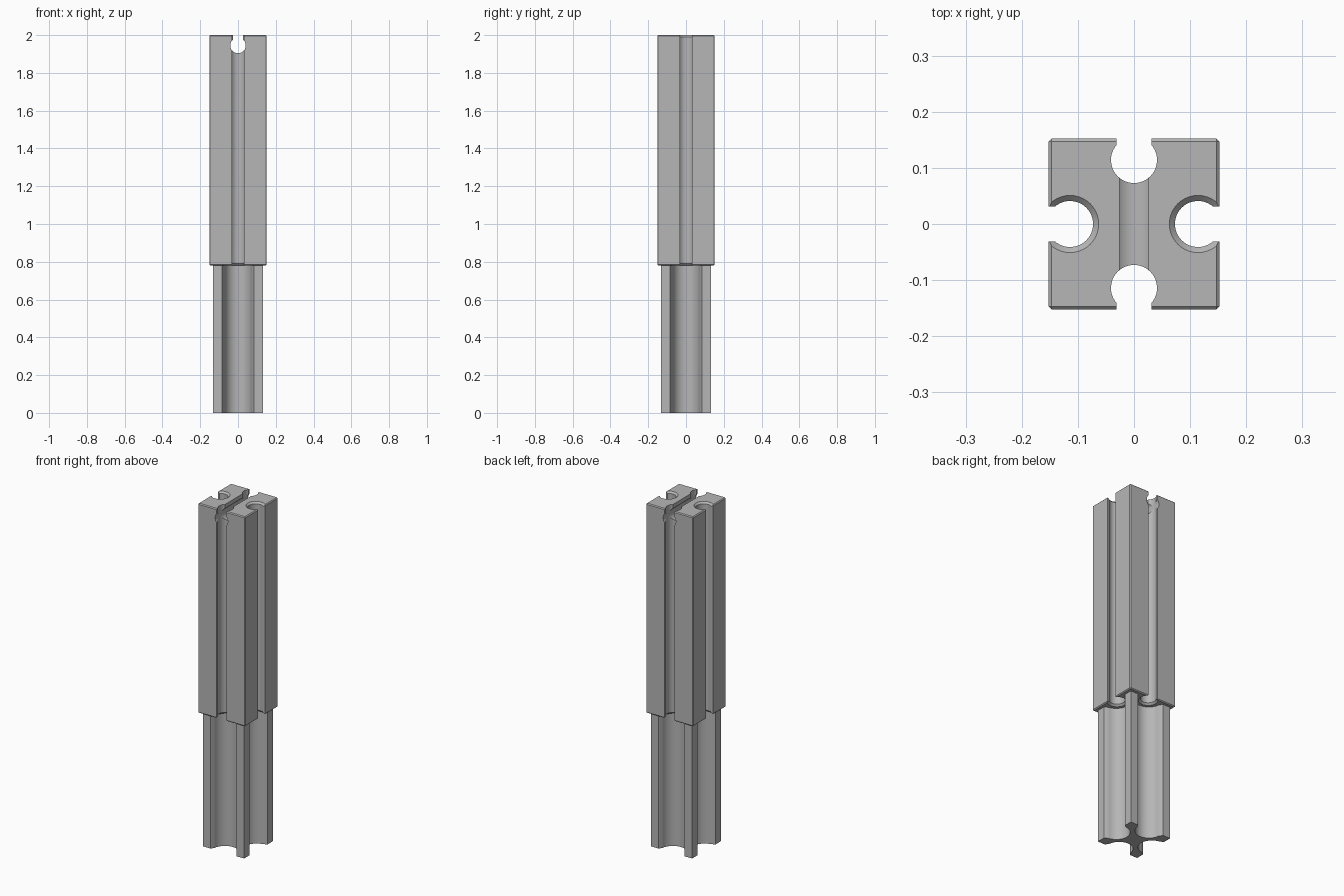
import bpy, bmesh, math
from mathutils import Matrix, Vector

if "Cube" in bpy.data.objects:
    bpy.data.objects.remove(bpy.data.objects["Cube"], do_unlink=True)

grey = bpy.data.materials.new("plain grey")
grey.use_nodes = True
grey.diffuse_color = (0.47, 0.47, 0.47, 1)
grey.node_tree.nodes["Principled BSDF"].inputs["Base Color"].default_value = grey.diffuse_color


def to_object(name, bm):
    bmesh.ops.recalc_face_normals(bm, faces=bm.faces)
    mesh = bpy.data.meshes.new(name)
    bm.to_mesh(mesh)
    bm.free()
    mesh.materials.append(grey)
    obj = bpy.data.objects.new(name, mesh)
    bpy.context.collection.objects.link(obj)
    return obj


def box(name, half, low, high, chamfer=0):
    bm = bmesh.new()
    size = Matrix.Diagonal((2 * half, 2 * half, high - low, 1))
    bmesh.ops.create_cube(bm, matrix=Matrix.Translation((0, 0, (low + high) / 2)) @ size)
    if chamfer:
        bmesh.ops.bevel(bm, geom=bm.edges[:], offset=chamfer, segments=1,
                        affect='EDGES', clamp_overlap=True)
    return to_object(name, bm)


def channel(radius, start, mouth, reach, length, matrix):
    """Round channel, open toward +x, extruded along z."""
    steps = 40
    points = []
    for i in range(steps + 1):
        a = start + (2 * math.pi - 2 * start) * i / steps
        points.append((radius * math.cos(a), radius * math.sin(a)))
    points += [(reach, -mouth), (reach, mouth)]
    bm = bmesh.new()
    face = bm.faces.new([bm.verts.new((x, y, 0)) for x, y in points])
    new = bmesh.ops.extrude_face_region(bm, geom=[face])["geom"]
    bmesh.ops.translate(bm, vec=Vector((0, 0, length)),
                        verts=[v for v in new if isinstance(v, bmesh.types.BMVert)])
    bm.transform(matrix)
    return to_object("channel_cutter", bm)


def countersink(low_radius, high_radius, height, matrix):
    bm = bmesh.new()
    bmesh.ops.create_cone(bm, cap_ends=True, segments=40, radius1=low_radius,
                          radius2=high_radius, depth=height, matrix=matrix)
    return to_object("countersink_cutter", bm)


def cut(target, cutter):
    mod = target.modifiers.new("cut", 'BOOLEAN')
    mod.operation, mod.solver, mod.object = 'DIFFERENCE', 'EXACT', cutter
    bpy.context.view_layer.objects.active = target
    bpy.ops.object.modifier_apply(modifier=mod.name)
    bpy.data.objects.remove(cutter, do_unlink=True)


block = box("upper_block", 0.152, 0.78, 2.0, 0.005)
post = box("lower_post", 0.132, 0.0, 0.785)

SLOT_R, SLOT_W, SLOT_AT = 0.041, 0.031, 0.114
for k in range(4):
    turn = Matrix.Rotation(k * math.pi / 2, 4, 'Z')
    # Keyhole slot down each side of the block
    cut(block, channel(SLOT_R, math.asin(SLOT_W / SLOT_R), SLOT_W, 0.06, 1.4,
                       turn @ Matrix.Translation((SLOT_AT, 0, 0.7))))
    # Countersinks: all slots below, left and right slots above
    cut(block, countersink(0.053, 0.039, 0.014,
                           turn @ Matrix.Translation((SLOT_AT, 0, 0.785))))
    if k % 2 == 0:
        cut(block, countersink(0.039, 0.053, 0.014,
                               turn @ Matrix.Translation((SLOT_AT, 0, 1.995))))
    # Wide flared hollow in each side of the post
    cut(post, channel(0.072, math.radians(98), 0.088, 0.02, 1.0,
                      turn @ Matrix.Translation((0.12, 0, -0.1))))

# Keyhole groove across the top, running front to back
upward = Matrix(((0, 1, 0, 0), (0, 0, 1, -0.2), (1, 0, 0, 1.945), (0, 0, 0, 1)))
cut(block, channel(0.041, math.asin(0.026 / 0.041), 0.026, 0.08, 0.4, upward))

# Smooth the round walls, keep the edges crisp
for obj in (block, post):
    bpy.ops.object.select_all(action='DESELECT')
    obj.select_set(True)
    bpy.context.view_layer.objects.active = obj
    bpy.ops.object.shade_smooth_by_angle(angle=math.radians(20))
